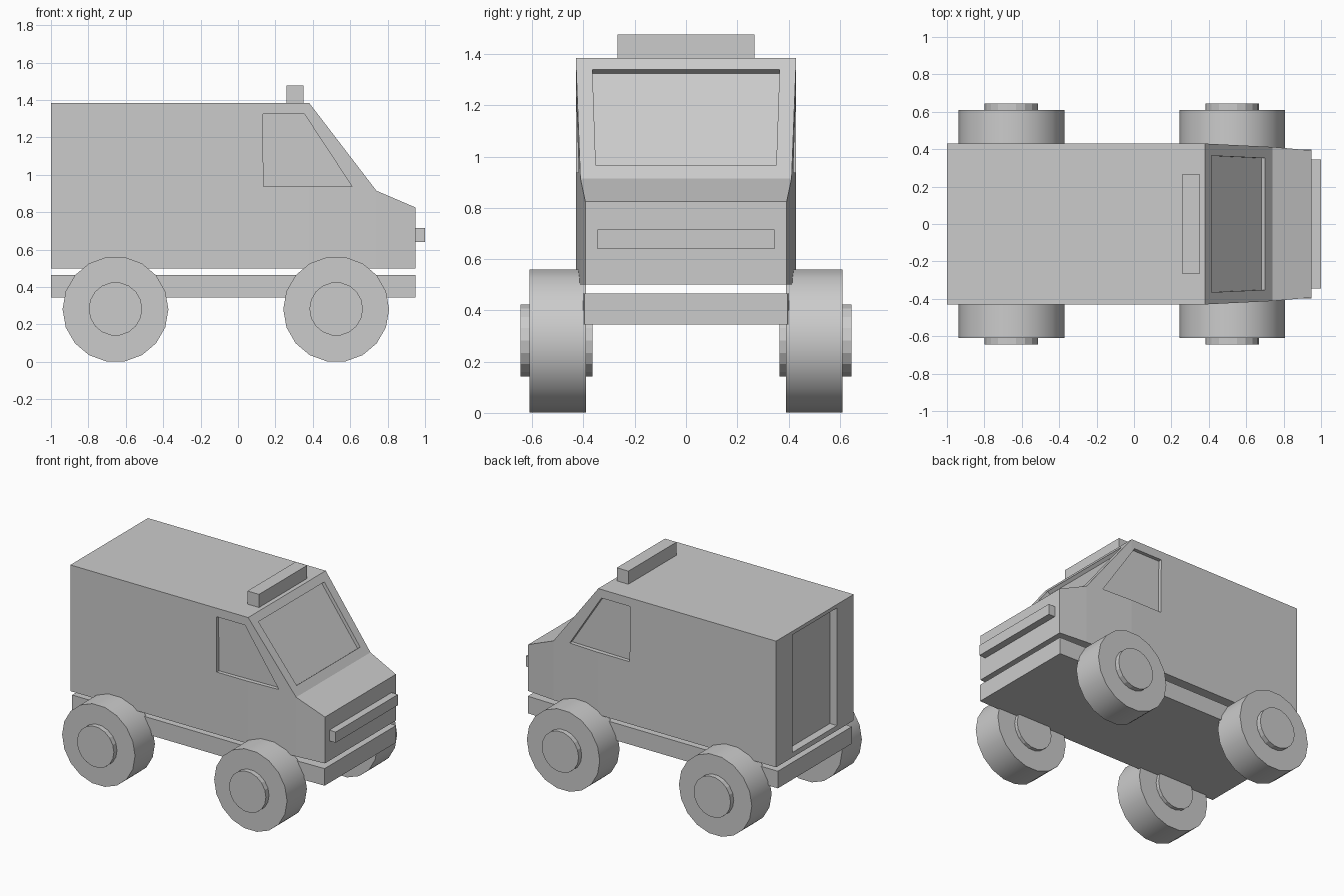
import bpy
import bmesh
from math import pi
from mathutils import Matrix, Vector

cube = bpy.data.objects.get("Cube")
if cube:
    bpy.data.objects.remove(cube, do_unlink=True)

grey = bpy.data.materials.new("light_grey")
grey.use_nodes = True
COLOUR = (0.6, 0.6, 0.6, 1)
grey.diffuse_color = COLOUR
grey.node_tree.nodes["Principled BSDF"].inputs["Base Color"].default_value = COLOUR


def finish(name, bm):
    bmesh.ops.recalc_face_normals(bm, faces=bm.faces)
    mesh = bpy.data.meshes.new(name)
    bm.to_mesh(mesh)
    bm.free()
    mesh.materials.append(grey)
    obj = bpy.data.objects.new(name, mesh)
    bpy.context.collection.objects.link(obj)
    return obj


def loft(name, rings):
    """Skin a row of matching point rings and cap both ends."""
    bm = bmesh.new()
    loops = [[bm.verts.new(p) for p in ring] for ring in rings]
    for a, b in zip(loops, loops[1:]):
        for i in range(len(a)):
            j = (i + 1) % len(a)
            bm.faces.new((a[i], a[j], b[j], b[i]))
    bm.faces.new(loops[0])
    bm.faces.new(loops[-1])
    return finish(name, bm)


def section(x, half, low, high):
    return [(x, -half, low), (x, half, low), (x, half, high), (x, -half, high)]


def box(name, x0, x1, half, low, high):
    return loft(name, [section(x, half, low, high) for x in (x0, x1)])


def cut(target, cutter):
    cutter.hide_render = True
    mod = target.modifiers.new(cutter.name, "BOOLEAN")
    mod.operation = "DIFFERENCE"
    mod.solver = "EXACT"
    mod.object = cutter
    bpy.context.view_layer.objects.active = target
    bpy.ops.object.modifier_apply(modifier=mod.name)
    bpy.data.objects.remove(cutter, do_unlink=True)


def cylinder(name, x, y0, y1, z, radius):
    bm = bmesh.new()
    bmesh.ops.create_cone(bm, cap_ends=True, segments=18, radius1=radius,
                          radius2=radius, depth=abs(y1 - y0),
                          matrix=Matrix.Translation((x, (y0 + y1) / 2, z))
                          @ Matrix.Rotation(pi / 2, 4, "X")
                          @ Matrix.Rotation(pi / 2, 4, "Z"))
    # Turn the barrel so that it rests on a flat side
    if min(v.co.x for v in bm.verts) > x - radius * 0.999:
        bmesh.ops.rotate(bm, verts=bm.verts, cent=(x, 0, z),
                         matrix=Matrix.Rotation(pi / 18, 3, "Y"))
    return finish(name, bm)


# Van body: sections from tail to nose
body = loft("van_body", [section(-1, 0.43, 0.5, 1.385),
                         section(0.38, 0.43, 0.5, 1.385),
                         section(0.74, 0.412, 0.5, 0.915),
                         section(0.95, 0.393, 0.5, 0.825)])

# Recessed windscreen, cut square to the sloping face
normal = Vector((0.47, 0, 0.36)).normalized()
pane = [Vector((0.38 + (1.385 - z) * 0.766, y, z))
        for y, z in ((-0.365, 1.34), (0.365, 1.34), (0.352, 0.965), (-0.352, 0.965))]
cut(body, loft("windscreen_cutter", [[p - normal * 0.025 for p in pane],
                                     [p + normal * 0.1 for p in pane]]))

# Recessed side windows, following the taper of the cab
window = ((0.133, 0.405, 1.325), (0.355, 0.405, 1.325),
          (0.61, 0.393, 0.937), (0.136, 0.405, 0.937))
for side in (-1, 1):
    cut(body, loft("window_cutter", [[(x, side * y, z) for x, y, z in window],
                                     [(x, side * 0.5, z) for x, y, z in window]]))

# Recessed rear door
cut(body, box("door_cutter", -1.1, -0.945, 0.245, 0.535, 1.36))

# Chassis slab, roof light and front grille bar
loft("chassis", [section(-1, 0.41, 0.345, 0.465),
                 section(0.38, 0.41, 0.345, 0.465),
                 section(0.95, 0.397, 0.345, 0.465)])
box("roof_light_bar", 0.26, 0.35, 0.267, 1.38, 1.477)
box("grille_bar", 0.94, 1.0, 0.345, 0.64, 0.715)

# Wheels: smooth tyres with faceted hubs
for end, x in (("rear", -0.655), ("front", 0.525)):
    for label, side in (("right", -1), ("left", 1)):
        tyre = cylinder(f"{end}_{label}_tyre", x, side * 0.39, side * 0.61, 0.281, 0.283)
        bpy.ops.object.select_all(action="DESELECT")
        tyre.select_set(True)
        bpy.context.view_layer.objects.active = tyre
        bpy.ops.object.shade_smooth_by_angle(angle=pi / 6)
        cylinder(f"{end}_{label}_hub", x, side * 0.365, side * 0.645, 0.283, 0.143)
